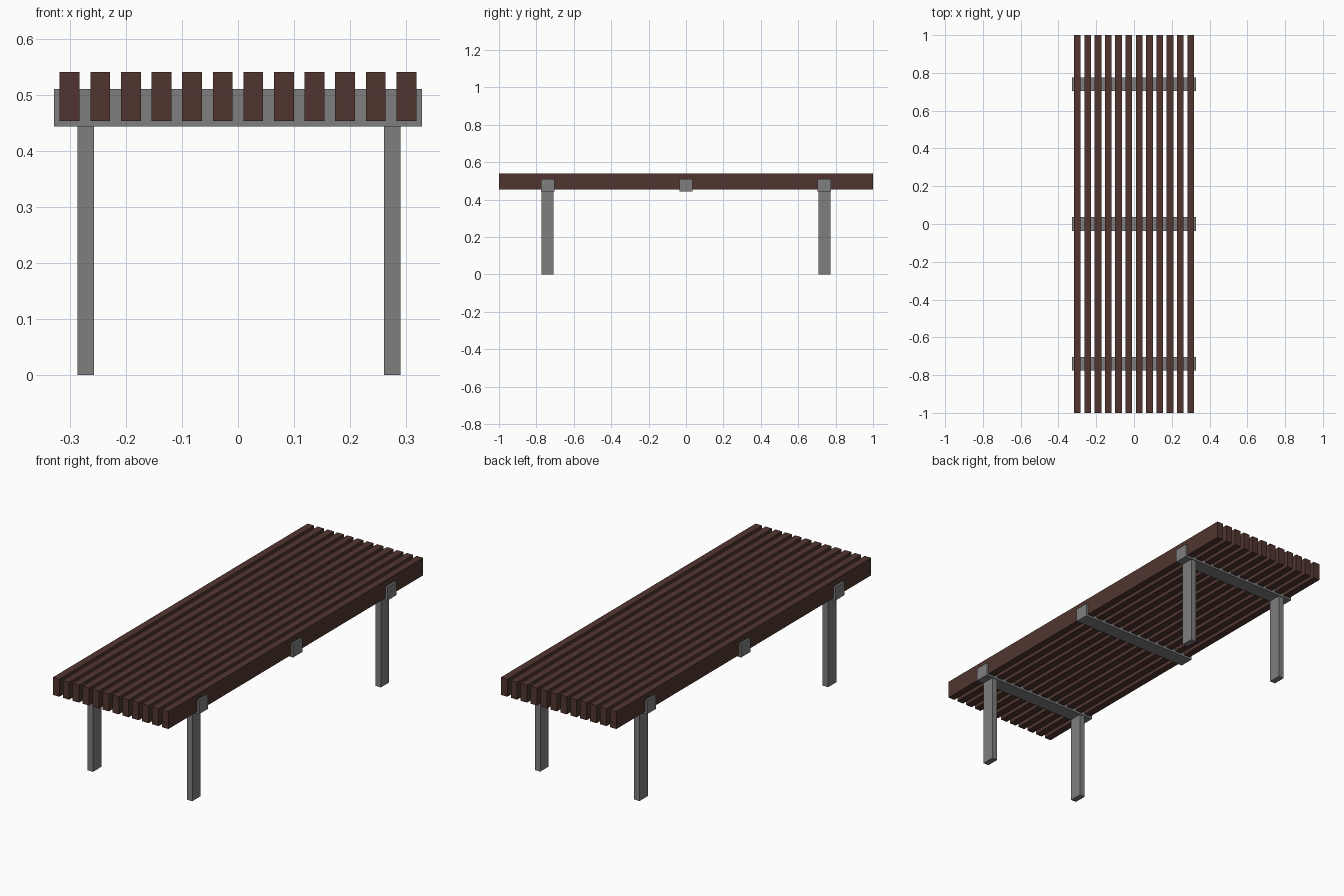
import bpy

if "Cube" in bpy.data.objects:
    bpy.data.objects.remove(bpy.data.objects["Cube"])


def make_material(name, color):
    m = bpy.data.materials.new(name)
    m.diffuse_color = (*color, 1.0)
    m.use_nodes = True
    m.node_tree.nodes["Principled BSDF"].inputs["Base Color"].default_value = m.diffuse_color
    return m


wood = make_material("dark brown wood", (0.082, 0.036, 0.028))
metal = make_material("grey metal", (0.21, 0.21, 0.21))


def box(name, lo, hi, mat):
    """Box between two opposite corners."""
    bpy.ops.mesh.primitive_cube_add(
        size=1, location=[(a + b) / 2 for a, b in zip(lo, hi)])
    ob = bpy.context.object
    ob.name = name
    ob.scale = [b - a for a, b in zip(lo, hi)]
    bpy.ops.object.transform_apply(location=False, rotation=False, scale=True)
    ob.data.materials.append(mat)
    return ob


# Twelve long slats
SLATS, HALF_W = 12, 0.0177
for i in range(SLATS):
    x = -0.3 + 0.6 * i / (SLATS - 1)
    box(f"slat_{i + 1}", (x - HALF_W, -1, 0.453), (x + HALF_W, 1, 0.54), wood)

# Three crossbars through the slats
for label, y in (("front", -0.74), ("middle", 0), ("back", 0.74)):
    box(f"{label}_crossbar", (-0.328, y - 0.036, 0.443),
        (0.328, y + 0.036, 0.51), metal)

# Four flat legs under the end crossbars
for label, y in (("front", -0.74), ("back", 0.74)):
    for side, x in (("left", -0.271), ("right", 0.275)):
        box(f"{label}_{side}_leg", (x - 0.0147, y - 0.0325, 0),
            (x + 0.0147, y + 0.0325, 0.444), metal)
